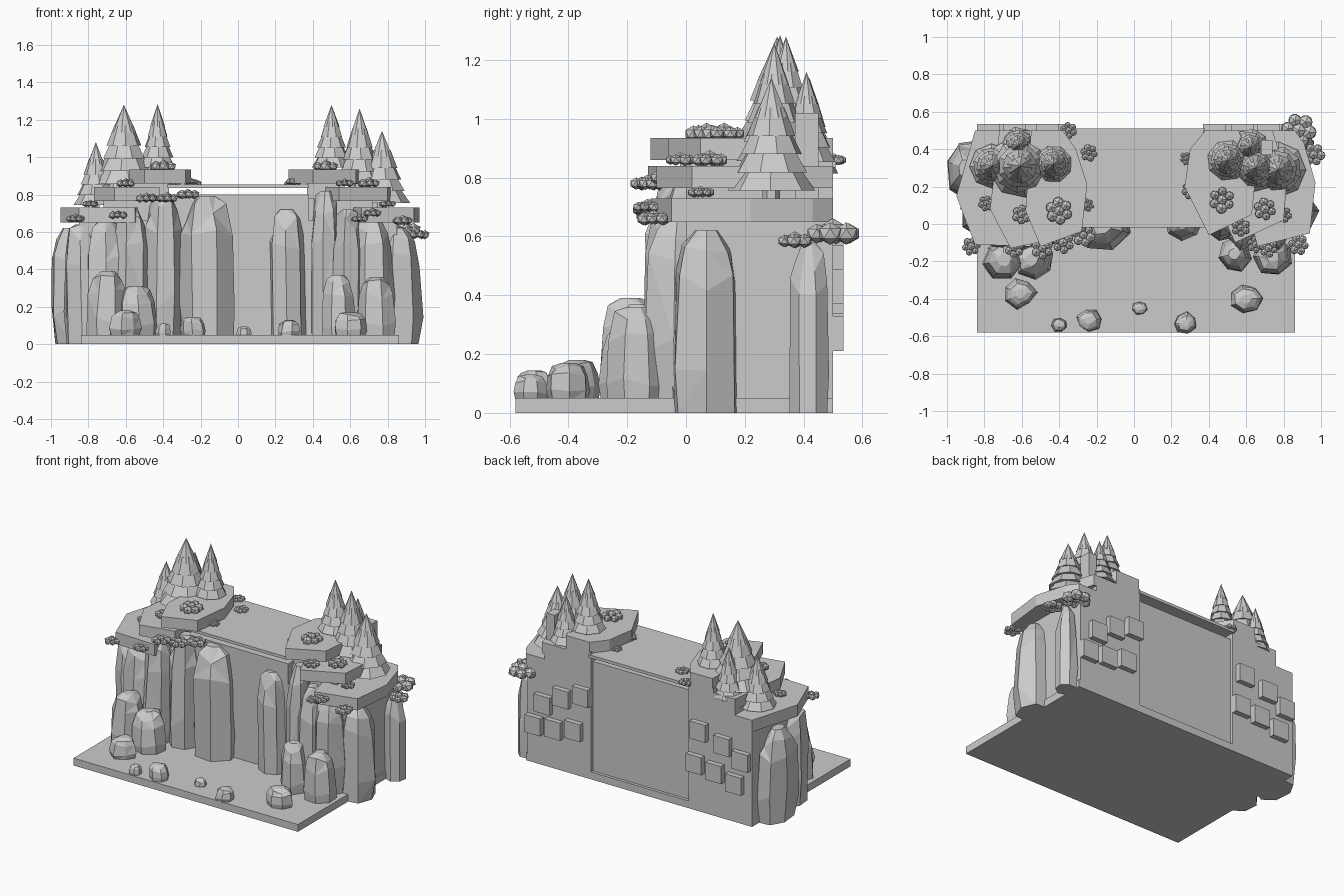
import bpy, bmesh, math, random
from mathutils import Matrix, Vector

random.seed(4)
cube = bpy.data.objects.get("Cube")
if cube:
    bpy.data.objects.remove(cube, do_unlink=True)

grey = bpy.data.materials.new("stone_grey")
grey.use_nodes = True
grey.diffuse_color = (0.6, 0.6, 0.6, 1)
grey.node_tree.nodes["Principled BSDF"].inputs["Base Color"].default_value = (0.6, 0.6, 0.6, 1)


def finish(name, bm):
    bmesh.ops.recalc_face_normals(bm, faces=bm.faces)
    mesh = bpy.data.meshes.new(name)
    bm.to_mesh(mesh)
    bm.free()
    mesh.materials.append(grey)
    obj = bpy.data.objects.new(name, mesh)
    bpy.context.collection.objects.link(obj)
    return obj


def box(name, x0, x1, y0, y1, z0, z1):
    bm = bmesh.new()
    size = Matrix.Diagonal((x1 - x0, y1 - y0, z1 - z0, 1))
    mid = Matrix.Translation(((x0 + x1) / 2, (y0 + y1) / 2, (z0 + z1) / 2))
    bmesh.ops.create_cube(bm, size=1, matrix=mid @ size)
    return finish(name, bm)


def ledge(name, outline, z0, z1):
    bm = bmesh.new()
    face = bm.faces.new([bm.verts.new((x, y, z0)) for x, y in outline])
    new = bmesh.ops.extrude_face_region(bm, geom=[face])["geom"]
    bmesh.ops.translate(bm, vec=(0, 0, z1 - z0),
                        verts=[g for g in new if isinstance(g, bmesh.types.BMVert)])
    return finish(name, bm)


def loft(bm, rings):
    for a, b in zip(rings, rings[1:]):
        n = len(a)
        for i in range(n):
            j = (i + 1) % n
            bm.faces.new((a[i], a[j], b[j], b[i]))
    bm.faces.new(rings[0])
    bm.faces.new(rings[-1])


# Faceted rock: jittered rings that swell and then taper to a blunt top
def rock(name, x, y, rx, ry, top, bottom=0.0, sides=7):
    bm = bmesh.new()
    turn = random.uniform(0, 1)
    lean = random.uniform(-0.15, 0.15) * rx
    wobble = [random.uniform(0.88, 1.06) for _ in range(sides)]
    rings = []
    for t, r in ((0, 0.88), (0.3, 1), (0.72, 0.9), (0.9, 0.7), (1, 0.32)):
        ring = []
        for i in range(sides):
            a = turn + math.tau * i / sides
            k = r * wobble[i] * random.uniform(0.94, 1.05)
            z = bottom + (top - bottom) * t
            if 0 < t < 1:
                z += random.uniform(-0.07, 0.07) * (top - bottom)
            ring.append(bm.verts.new((x + lean * t + rx * k * math.cos(a),
                                      y + ry * k * math.sin(a), z)))
        rings.append(ring)
    loft(bm, rings)
    bmesh.ops.triangulate(bm, faces=bm.faces)
    bmesh.ops.dissolve_limit(bm, angle_limit=0.12, verts=bm.verts, edges=bm.edges)
    return finish(name, bm)


# Conifer: stacked faceted skirts, capped by a pointed cone
def tree(name, x, y, base, top, radius, tiers=5, sides=8):
    bm = bmesh.new()
    h = top - base
    bmesh.ops.create_cone(bm, cap_ends=True, segments=6, radius1=radius * 0.2,
                          radius2=radius * 0.2, depth=h * 0.3,
                          matrix=Matrix.Translation((x, y, base)))
    for k in range(tiers):
        z0 = base + h * (0.04 + 0.155 * k)
        z1 = top if k == tiers - 1 else z0 + h * 0.24
        r = radius * (1 - 0.15 * k)
        tip = 0 if k == tiers - 1 else r * 0.55
        place = Matrix.Translation((x, y, (z0 + z1) / 2)) @ Matrix.Rotation(k * 0.5 + x, 4, 'Z')
        bmesh.ops.create_cone(bm, cap_ends=True, segments=sides, radius1=r,
                              radius2=tip, depth=z1 - z0, matrix=place)
    return finish(name, bm)


# Bush: ring of small flattened clumps around a middle one
def bush(name, x, y, z, r):
    bm = bmesh.new()
    for i in range(7):
        a = math.tau * i / 6 + x
        d = r * 0.65 * (i < 6)
        place = Matrix.Translation((x + d * math.cos(a), y + d * math.sin(a),
                                    z + r * (0.0 if i < 6 else 0.15)))
        s = r * random.uniform(0.36, 0.48)
        bmesh.ops.create_icosphere(bm, subdivisions=1, radius=1,
                                   matrix=place @ Matrix.Diagonal((s, s, s * 0.9, 1)))
    return finish(name, bm)


# Ground, centre wall and the floating roof slab
box("ground_plate", -0.84, 0.86, -0.58, 0.5, 0, 0.05)
box("centre_wall", -0.38, 0.38, 0.0, 0.48, 0.04, 0.8)
box("roof_slab", -0.38, 0.38, -0.02, 0.51, 0.835, 0.855)

# Stepped side blocks
for side, s in (("left", 1), ("right", -1)):
    for level, outer, front, top in (("low", 0.85, 0.0, 0.66), ("middle", 0.72, 0.04, 0.78),
                                     ("high", 0.56, 0.06, 0.87)):
        xs = sorted((s * 0.37, s * outer))
        box(f"{side}_{level}_block", xs[0], xs[1], front, 0.5, 0, top)

# Ledges on each side
ledge("right_low_ledge", [(-.85, .5), (-.95, .15), (-.85, -.11), (-.55, -.12), (-.5, .5)], .65, .73)
ledge("right_middle_ledge", [(-.72, .5), (-.77, .08), (-.66, -.13), (-.42, -.08), (-.42, .5)], .765, .84)
ledge("right_high_ledge", [(-.55, .5), (-.58, .07), (-.5, -.12), (-.28, -.04), (-.25, .21),
                           (-.31, .4), (-.38, .5)], .86, .935)
ledge("left_low_ledge", [(.86, .5), (.91, .43), (.97, .22), (.94, -.05), (.66, -.12), (.5, .5)], .65, .73)
ledge("left_middle_ledge", [(.74, .5), (.82, .25), (.8, .02), (.54, -.1), (.45, .1), (.45, .5)], .765, .84)
ledge("left_high_ledge", [(.56, .5), (.65, .25), (.63, .05), (.4, -.06), (.27, .2), (.3, .4),
                          (.38, .5)], .86, .935)
box("rear_post", 0.68, 0.74, 0.37, 0.45, 0.73, 1.02)

# Tall cliff columns: x, y, radius x, radius y, height
columns = [(-.89, .3, .11, .17, .62), (-.82, .04, .12, .13, .64), (-.7, -.02, .12, .12, .66),
           (-.58, -.03, .12, .11, .73), (-.4, 0, .12, .12, .8), (-.17, -.01, .16, .14, .79),
           (.27, 0, .11, .1, .72), (.47, 0, .09, .1, .82), (.58, -.03, .1, .12, .72),
           (.72, -.02, .12, .13, .69), (.85, .07, .13, .13, .62), (.9, .42, .08, .08, .58)]
for i, c in enumerate(columns):
    rock(f"cliff_column_{i + 1}", *c)

# Shorter columns in front
for i, c in enumerate([(-.71, -.19, .11, .11, .39), (-.53, -.19, .11, .11, .31),
                       (.54, -.16, .09, .1, .37), (.75, -.17, .11, .11, .36)]):
    rock(f"front_column_{i + 1}", *c)

# Boulders on the ground
for i, (x, y, r, top) in enumerate([(-.61, -.37, .09, .18), (-.4, -.54, .045, .11),
                                    (-.235, -.515, .072, .145), (.03, -.45, .042, .095),
                                    (.27, -.53, .065, .13), (.6, -.4, .09, .17)]):
    rock(f"boulder_{i + 1}", x, y, r, r * .9, top, 0.04)

# Conifers
for i, t in enumerate([(-.61, .31, .84, 1.28, .17), (-.43, .32, .93, 1.285, .1),
                       (-.76, .31, .73, 1.08, .12), (-.62, .42, .8, 1.14, .1),
                       (.5, .34, .93, 1.28, .11), (.65, .3, .84, 1.26, .13),
                       (.77, .29, .74, 1.14, .15), (.62, .41, .84, 1.16, .1)]):
    tree(f"conifer_{i + 1}", *t)

# Bushes: x, y, z, radius
bushes = [(-.87, -.12, .67, .05), (-.64, -.13, .69, .05), (-.49, -.13, .78, .06),
          (-.38, -.1, .78, .06), (-.27, -.06, .8, .06), (-.6, .05, .86, .05),
          (-.4, .07, .95, .07), (-.24, .38, .86, .045), (-.25, .1, .87, .035),
          (-.35, .5, .86, .045), (-.79, .11, .75, .04), (.28, .35, .86, .035),
          (.3, .18, .87, .045), (.47, .13, .95, .07), (.57, -.02, .86, .05),
          (.7, .08, .86, .06), (.65, -.11, .67, .045), (.72, -.13, .7, .05),
          (.88, -.11, .66, .055), (.8, .05, .75, .045), (.88, .5, .61, .09), (.96, .37, .585, .06)]
for i, b in enumerate(bushes):
    bush(f"bush_{i + 1}", *b)

# Square tiles on the back
tiles = [(.72, .43), (.58, .51), (.43, .56), (.79, .27), (.64, .28), (.49, .31),
         (-.46, .56), (-.64, .51), (-.78, .44), (-.43, .33), (-.58, .31), (-.73, .27)]
for i, (x, z) in enumerate(tiles):
    box(f"back_tile_{i + 1}", x - .06, x + .06, .49, .535, z - .06, z + .06)
